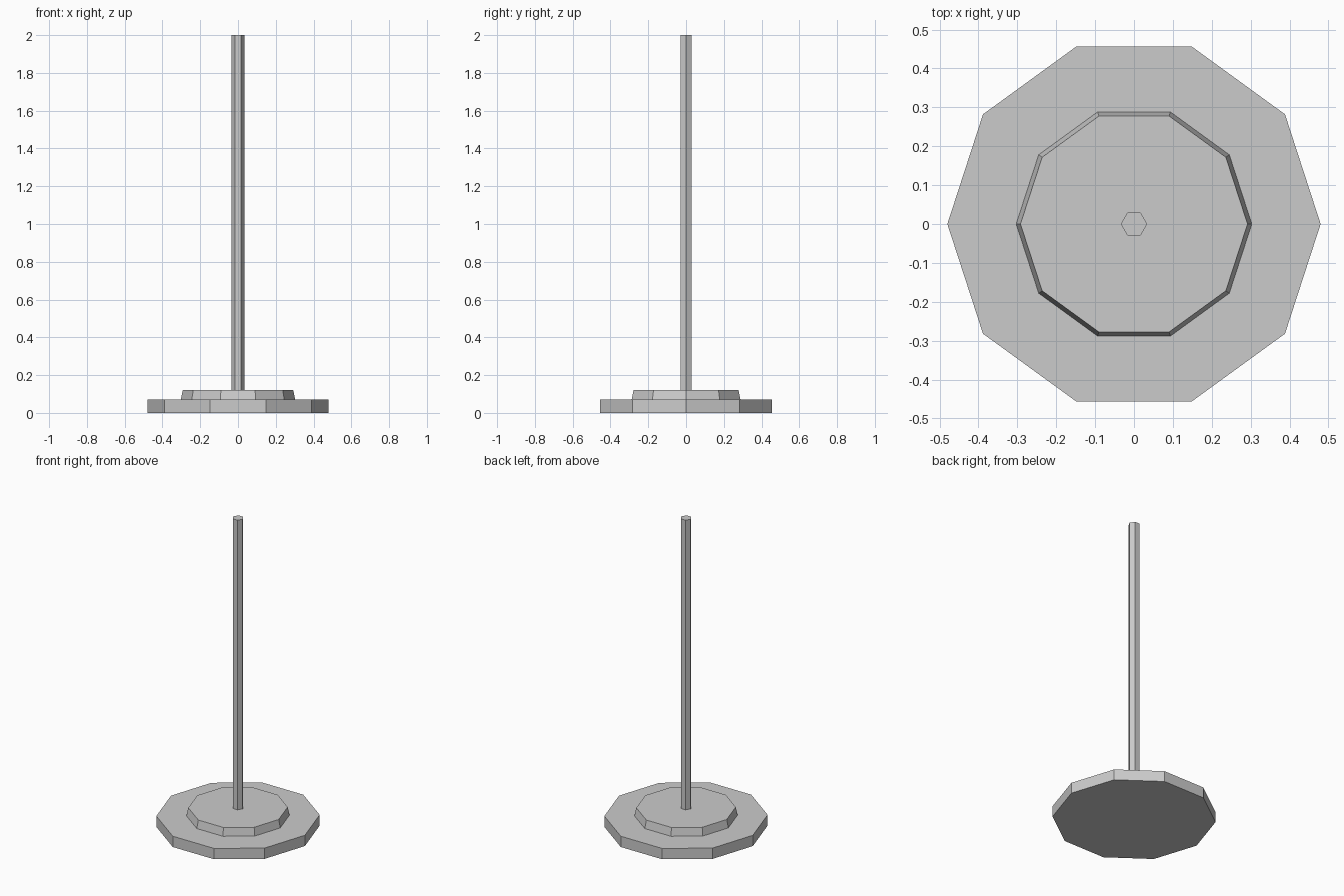
import bpy
import math

cube = bpy.data.objects.get("Cube")
if cube:
    bpy.data.objects.remove(cube, do_unlink=True)

# Single grey material
grey = bpy.data.materials.new("light_grey")
grey.use_nodes = True
colour = (0.6, 0.6, 0.6, 1)
grey.diffuse_color = colour
grey.node_tree.nodes["Principled BSDF"].inputs["Base Color"].default_value = colour


def prism(name, sides, bottom_radius, top_radius, bottom, top):
    """Flat-sided solid with one corner pointing along +x."""
    bpy.ops.mesh.primitive_cone_add(
        vertices=sides, radius1=bottom_radius, radius2=top_radius,
        depth=top - bottom, location=(0, 0, (bottom + top) / 2),
        rotation=(0, 0, math.pi / 2))
    part = bpy.context.object
    part.name = name
    part.data.materials.append(grey)
    return part


# Wide foot, tapered step on top of it, and the upright pole
prism("base_plate", 10, 0.48, 0.48, 0, 0.07)
prism("base_step", 10, 0.303, 0.292, 0.07, 0.122)
prism("pole", 6, 0.034, 0.034, 0.122, 2)
